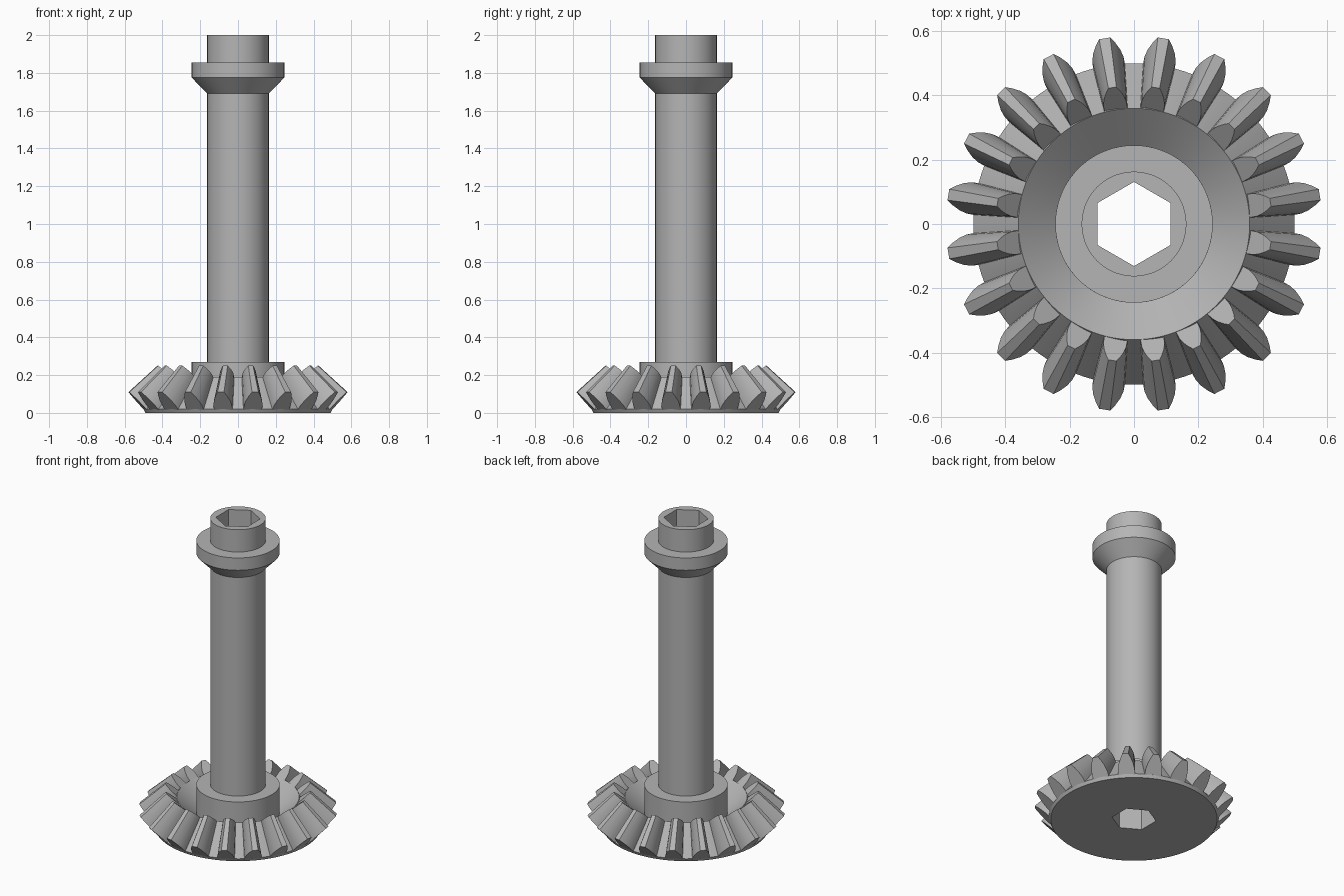
import bpy
import bmesh
from math import radians, sin, cos, tau

if "Cube" in bpy.data.objects:
    bpy.data.objects.remove(bpy.data.objects["Cube"], do_unlink=True)

STEEL = (0.46, 0.46, 0.46, 1)
TEETH = 20
SHAFT_R, COLLAR_R = 0.163, 0.245

steel = bpy.data.materials.new("steel grey")
steel.use_nodes = True
steel.diffuse_color = STEEL
steel.node_tree.nodes["Principled BSDF"].inputs["Base Color"].default_value = STEEL


def polar(r, angle, z):
    return (r * cos(angle), r * sin(angle), z)


def add_object(name, bm):
    bmesh.ops.recalc_face_normals(bm, faces=bm.faces)
    mesh = bpy.data.meshes.new(name)
    bm.to_mesh(mesh)
    bm.free()
    mesh.materials.append(steel)
    obj = bpy.data.objects.new(name, mesh)
    bpy.context.collection.objects.link(obj)
    return obj


def turned(name, profile, segments):
    """Solid of revolution from (radius, z) points, closed with flat caps."""
    bm = bmesh.new()
    rings = [[bm.verts.new(polar(r, tau * i / segments, z)) for i in range(segments)]
             for r, z in profile]
    for low, high in zip(rings, rings[1:]):
        for i in range(segments):
            j = (i + 1) % segments
            bm.faces.new((low[i], low[j], high[j], high[i]))
    bm.faces.new(rings[0])
    bm.faces.new(rings[-1])
    return add_object(name, bm)


def smooth(obj, angle):
    bpy.ops.object.select_all(action="DESELECT")
    obj.select_set(True)
    bpy.context.view_layer.objects.active = obj
    bpy.ops.object.shade_smooth_by_angle(angle=radians(angle))


# Gear body: dished cone with a raised hub
gear_body = turned("gear_body", [
    (0.49, 0), (0.5, 0.02), (0.36, 0.19), (COLLAR_R, 0.09),
    (COLLAR_R, 0.27), (SHAFT_R, 0.27)], 120)

# Shaft with a chamfered collar near the top
shaft = turned("shaft", [
    (SHAFT_R, 0.27), (SHAFT_R, 1.69), (COLLAR_R, 1.775),
    (COLLAR_R, 1.855), (SHAFT_R, 1.855), (SHAFT_R, 2)], 72)

# Hexagonal bore through the full length
bore = turned("bore_cutter", [(0.131, -0.1), (0.131, 2.1)], 6)
bore.rotation_euler.z = radians(30)
for part in (gear_body, shaft):
    cut = part.modifiers.new("hex_bore", "BOOLEAN")
    cut.operation = "DIFFERENCE"
    cut.solver = "EXACT"
    cut.object = bore
    bpy.context.view_layer.update()
    depsgraph = bpy.context.evaluated_depsgraph_get()
    part.data = bpy.data.meshes.new_from_object(part.evaluated_get(depsgraph))
    part.modifiers.clear()
bpy.data.objects.remove(bore, do_unlink=True)

# Tooth section from sunk root to tip: height fraction and half angle in degrees
SECTION = [(-0.12, 5.8), (0, 5.8), (0.3, 5.4), (0.55, 4.5), (0.8, 3.1), (1, 1.7)]
ENDS = [((0.495, 0.012), (0.585, 0.11)), ((0.362, 0.19), (0.43, 0.25))]

bm = bmesh.new()
for n in range(TEETH):
    centre = tau * (n + 0.5) / TEETH
    loops = []
    for (root_r, root_z), (tip_r, tip_z) in ENDS:
        def point(t, half, side):
            sink = 0.008 if t < 0 else 0
            r = root_r + (tip_r - root_r) * t
            z = root_z + (tip_z - root_z) * t - sink * (root_z > 0.1)
            return bm.verts.new(polar(r, centre + side * radians(half), z))
        loops.append([point(t, a, -1) for t, a in SECTION]
                     + [point(t, a, 1) for t, a in reversed(SECTION)])
    outer, inner = loops
    bm.faces.new(outer)
    bm.faces.new(inner)
    for i in range(len(outer)):
        j = (i + 1) % len(outer)
        bm.faces.new((outer[i], outer[j], inner[j], inner[i]))
teeth = add_object("gear_teeth", bm)

smooth(gear_body, 25)
smooth(shaft, 30)
smooth(teeth, 25)
